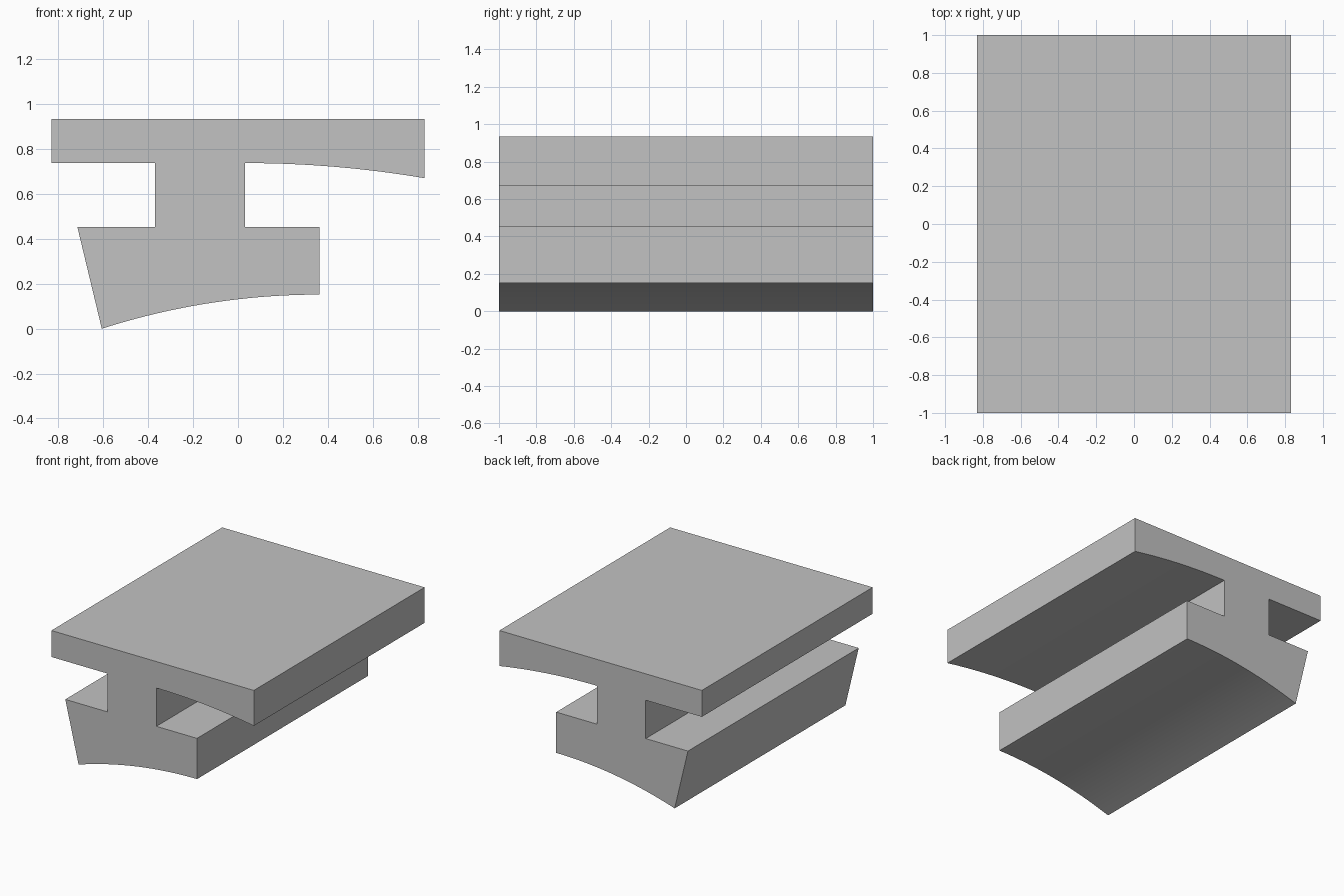
import bpy
import bmesh
from math import radians, sqrt

HALF_LENGTH = 1.0
ARC_STEPS = 24

cube = bpy.data.objects.get("Cube")
if cube:
    bpy.data.objects.remove(cube, do_unlink=True)


def crown_arc(crest, end, steps=ARC_STEPS):
    """Shallow circular arc, level at the crest and falling to the end."""
    dx, drop = end[0] - crest[0], crest[1] - end[1]
    radius = (dx * dx + drop * drop) / (2 * drop)
    points = []
    for i in range(steps + 1):
        x = dx * i / steps
        points.append((crest[0] + x, crest[1] - radius + sqrt(radius**2 - x * x)))
    return points


# Cross-section: top slab, neck and foot, with two curved undersides
profile = [(-0.83, 0.934), (-0.83, 0.738), (-0.37, 0.738), (-0.37, 0.454), (-0.716, 0.454)]
profile += reversed(crown_arc((0.364, 0.152), (-0.607, 0.0)))
profile += [(0.364, 0.454), (0.031, 0.454)]
profile += crown_arc((0.031, 0.738), (0.83, 0.671))
profile += [(0.83, 0.934)]

# Extrude the section along the rail
bm = bmesh.new()
section = bm.faces.new([bm.verts.new((x, -HALF_LENGTH, z)) for x, z in profile])
extruded = bmesh.ops.extrude_face_region(bm, geom=[section], use_keep_orig=True)
moved = [v for v in extruded["geom"] if isinstance(v, bmesh.types.BMVert)]
bmesh.ops.translate(bm, verts=moved, vec=(0, 2 * HALF_LENGTH, 0))
bmesh.ops.recalc_face_normals(bm, faces=bm.faces)
mesh = bpy.data.meshes.new("slotted_rail")
bm.to_mesh(mesh)
bm.free()

rail = bpy.data.objects.new("slotted_rail", mesh)
bpy.context.collection.objects.link(rail)

# Plain grey finish
grey = bpy.data.materials.new("light_grey")
grey.use_nodes = True
colour = (0.54, 0.54, 0.54, 1.0)
grey.diffuse_color = colour
grey.node_tree.nodes["Principled BSDF"].inputs["Base Color"].default_value = colour
mesh.materials.append(grey)

# Smooth the curved undersides, keep the corners crisp
bpy.ops.object.select_all(action="DESELECT")
rail.select_set(True)
bpy.context.view_layer.objects.active = rail
bpy.ops.object.shade_smooth_by_angle(angle=radians(10))
